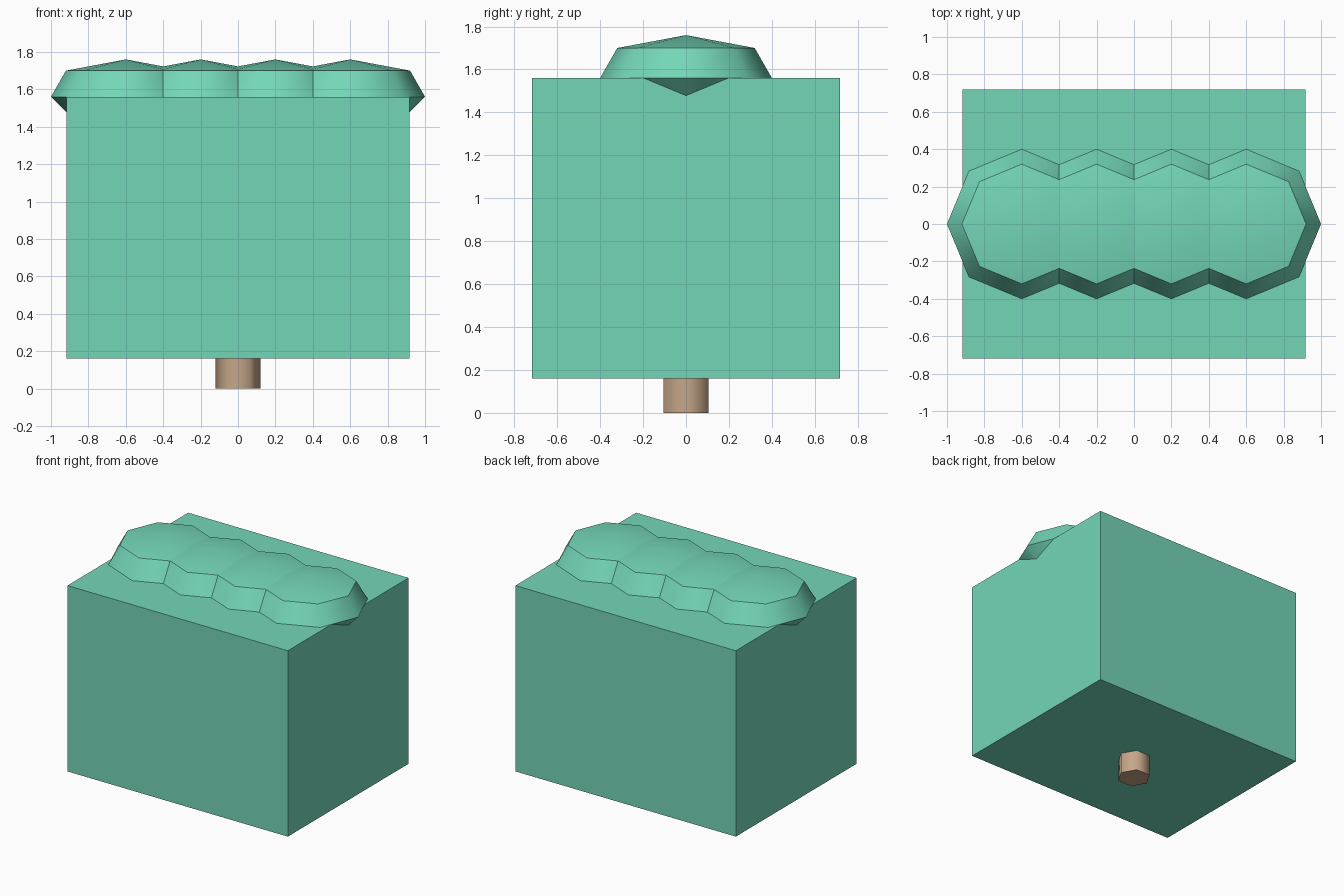
import bpy, bmesh, math

if "Cube" in bpy.data.objects:
    bpy.data.objects.remove(bpy.data.objects["Cube"])


def material(name, rgb):
    m = bpy.data.materials.new(name)
    m.diffuse_color = (*rgb, 1.0)
    m.use_nodes = True
    m.node_tree.nodes["Principled BSDF"].inputs["Base Color"].default_value = m.diffuse_color
    return m


leaf = material("leaf_green", (0.174, 0.672, 0.485))
bark = material("bark_tan", (0.56, 0.385, 0.25))


def finish(name, bm, mat, location=(0, 0, 0)):
    bmesh.ops.recalc_face_normals(bm, faces=bm.faces)
    mesh = bpy.data.meshes.new(name)
    bm.to_mesh(mesh)
    bm.free()
    mesh.materials.append(mat)
    obj = bpy.data.objects.new(name, mesh)
    obj.location = location
    bpy.context.collection.objects.link(obj)
    return obj


def lathe(name, profile, sides, mat, location=(0, 0, 0)):
    """Closed solid from (radius, z) rings; smooth around, sharp at each ring."""
    bm = bmesh.new()
    rings = []
    for r, z in profile:
        if r == 0:
            rings.append([bm.verts.new((0, 0, z))] * sides)
        else:
            rings.append([bm.verts.new((r * math.cos(2 * math.pi * i / sides),
                                        r * math.sin(2 * math.pi * i / sides), z))
                          for i in range(sides)])
    for low, high in zip(rings, rings[1:]):
        for i in range(sides):
            j = (i + 1) % sides
            corners = list(dict.fromkeys((low[i], low[j], high[j], high[i])))
            bm.faces.new(corners)
    # flat caps for open ends
    for ring, (r, z) in ((rings[0], profile[0]), (rings[-1], profile[-1])):
        if r > 0:
            bm.faces.new(ring)
    for f in bm.faces:
        f.smooth = True
    for e in bm.edges:
        e.smooth = abs(e.verts[0].co.z - e.verts[1].co.z) > 1e-4
    return finish(name, bm, mat, location)


# Trimmed hedge block
bm = bmesh.new()
bmesh.ops.create_cube(bm, size=1)
bmesh.ops.scale(bm, vec=(1.836, 1.436, 1.4), verts=bm.verts)
finish("hedge_block", bm, leaf, (0, 0, 0.86))

# Short six-sided trunk
lathe("trunk", [(0.12, 0), (0.12, 0.2)], 6, bark)

# Row of four overlapping leafy mounds on top
mound = [(0.24, -0.16), (0.4, 0), (0.32, 0.14), (0, 0.2)]
for k in range(4):
    lathe(f"top_mound_{k + 1}", mound, 8, leaf, (-0.6 + 0.4 * k, 0, 1.56))
